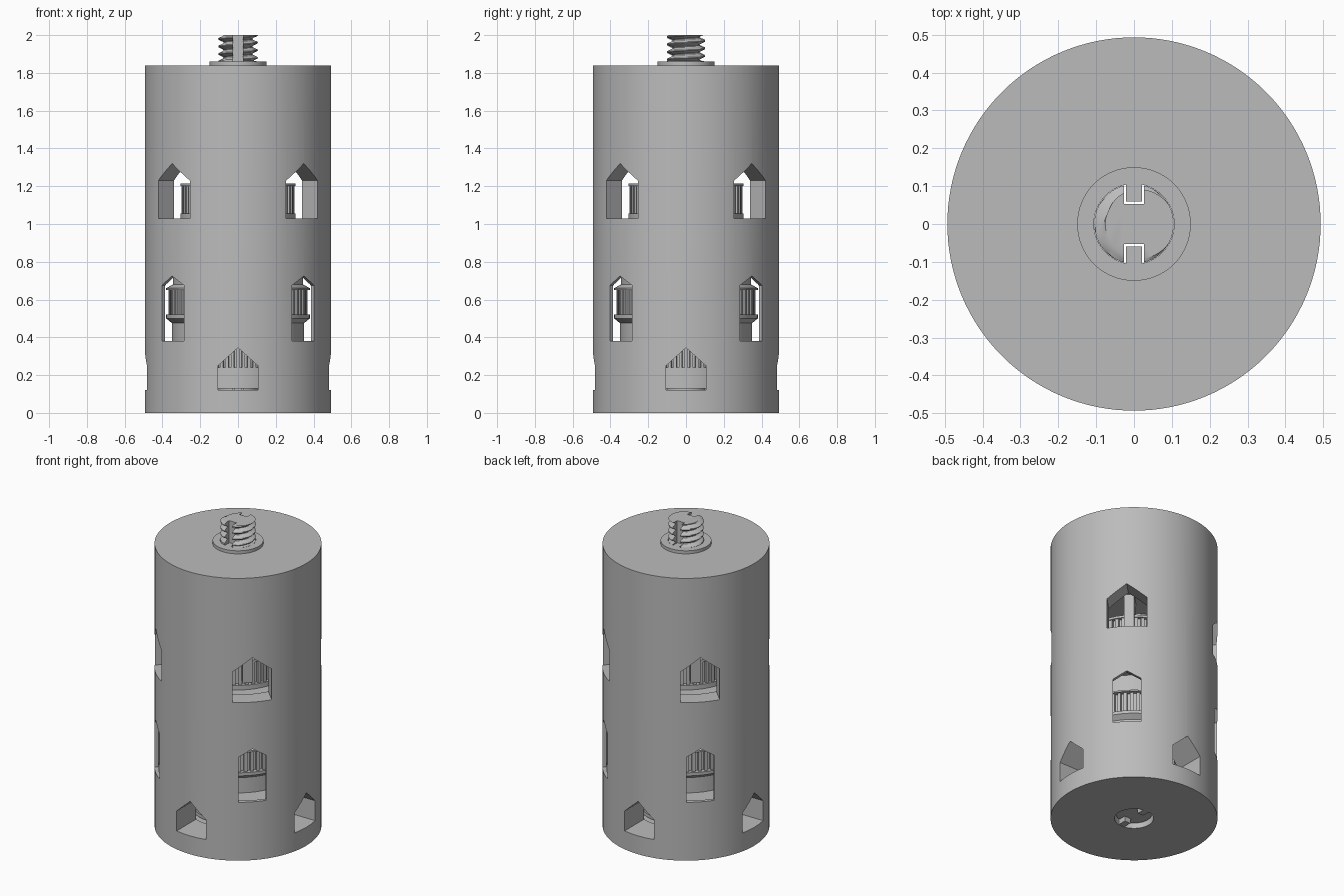
import bpy, bmesh, math
from math import cos, sin, pi, radians
from mathutils import Matrix, Vector

start = bpy.data.objects.get("Cube")
if start:
    bpy.data.objects.remove(start, do_unlink=True)

grey = bpy.data.materials.new("plain grey")
grey.use_nodes = True
colour = (0.5, 0.5, 0.5, 1)
grey.diffuse_color = colour
grey.node_tree.nodes["Principled BSDF"].inputs["Base Color"].default_value = colour


def finish(name, bm):
    bmesh.ops.recalc_face_normals(bm, faces=bm.faces)
    mesh = bpy.data.meshes.new(name)
    bm.to_mesh(mesh)
    bm.free()
    mesh.materials.append(grey)
    ob = bpy.data.objects.new(name, mesh)
    bpy.context.collection.objects.link(ob)
    return ob


def activate(ob):
    bpy.ops.object.select_all(action="DESELECT")
    ob.select_set(True)
    bpy.context.view_layer.objects.active = ob


def smooth(ob):
    activate(ob)
    bpy.ops.object.shade_smooth_by_angle(angle=radians(30))


def cut(ob, cutter):
    mod = ob.modifiers.new("cut", "BOOLEAN")
    mod.operation, mod.solver, mod.object = "DIFFERENCE", "EXACT", cutter
    activate(ob)
    bpy.ops.object.modifier_apply(modifier=mod.name)
    bpy.data.objects.remove(cutter, do_unlink=True)


def lathe(name, profile, segs=128):
    """Spin a closed (radius, height) outline round the z axis."""
    bm = bmesh.new()
    rings = [[bm.verts.new((r * cos(2 * pi * s / segs), r * sin(2 * pi * s / segs), z))
              for r, z in profile] for s in range(segs)]
    n = len(profile)
    for s in range(segs):
        a, b = rings[s], rings[(s + 1) % segs]
        for i in range(n):
            j = (i + 1) % n
            bm.faces.new((a[i], b[i], b[j], a[j]))
    return finish(name, bm)


def add_box(bm, x, y, z, angle=0):
    """Box from (min, max) ranges, turned round the z axis."""
    size = Vector([r[1] - r[0] for r in (x, y, z)])
    mid = Vector([(r[1] + r[0]) / 2 for r in (x, y, z)])
    m = Matrix.Rotation(angle, 4, "Z") @ Matrix.Translation(mid) @ Matrix.Diagonal((*size, 1))
    bmesh.ops.create_cube(bm, size=1, matrix=m)


def add_arch(bm, half, z0, shoulder, apex, r0, r1, angle):
    """Pointed-top prism running outward from r0 to r1."""
    outline = [(-half, z0), (half, z0), (half, shoulder), (0, apex), (-half, shoulder)]
    turn = Matrix.Rotation(angle, 4, "Z")
    a, b = [[bm.verts.new(turn @ Vector((r, u, z))) for u, z in outline] for r in (r0, r1)]
    bm.faces.new(a)
    bm.faces.new(b[::-1])
    for i in range(5):
        j = (i + 1) % 5
        bm.faces.new((a[i], b[i], b[j], a[j]))


def teeth(name, count, r0, r1, width, z):
    bm = bmesh.new()
    for i in range(count):
        add_box(bm, (r0, r1), (-width / 2, width / 2), z, 2 * pi * i / count)
    return finish(name, bm)


# Hollow housing with three stacked chambers and a collar on top
housing = lathe("housing", [
    (.115, 0), (.493, 0), (.493, 1.84), (.15, 1.84), (.15, 1.86), (.106, 1.86),
    (.106, 1.34), (.38, 1.34), (.38, 1.025), (.2, 1.025), (.2, .78), (.47, .78),
    (.47, .375), (.3, .375), (.3, .115), (.115, .115)])

# Pointed windows: two rows on the diagonals, one row facing the sides
windows = bmesh.new()
for k in range(4):
    side = k * pi / 2
    diagonal = side + pi / 4
    add_arch(windows, .118, 1.03, 1.23, 1.32, .35, .6, diagonal)
    add_arch(windows, .083, .38, .675, .725, .44, .6, diagonal)
    add_arch(windows, .105, .12, .25, .345, .27, .6, side)
cut(housing, finish("window_cutter", windows))
smooth(housing)

# Upper gear with square posts in front of it
smooth(lathe("upper_gear_core", [
    (.16, 1.02), (.305, 1.02), (.305, 1.055), (.28, 1.055), (.28, 1.2),
    (.305, 1.2), (.305, 1.215), (.16, 1.215)], 96))
teeth("upper_gear_teeth", 48, .27, .298, .02, (1.05, 1.205))
posts = bmesh.new()
for k in range(4):
    add_box(posts, (.22, .33), (-.03, .03), (1.08, 1.36), pi / 4 + k * pi / 2)
finish("upper_posts", posts)

# Middle gear
smooth(lathe("middle_gear_core", [
    (.25, .37), (.35, .37), (.35, .475), (.38, .5), (.38, .52), (.35, .52), (.35, .65),
    (.38, .65), (.38, .66), (.345, .68), (.345, .79), (.25, .79)], 96))
teeth("middle_gear_teeth", 60, .34, .367, .02, (.515, .655))

# Bottom gear with a small pointed plate on each side
smooth(lathe("bottom_gear_core", [
    (.16, .13), (.28, .13), (.28, .155), (.287, .155), (.287, .24), (.265, .24),
    (.265, .37), (.16, .37)], 96))
teeth("bottom_gear_teeth", 60, .255, .285, .016, (.235, .37))
plates = bmesh.new()
for k in range(4):
    add_arch(plates, .025, .16, .21, .235, .27, .292, k * pi / 2)
finish("bottom_plates", plates)

# Threaded shaft running through the housing
segs, collar, top, pitch, steps = 64, 1.86, 2.0, .04, 28
heights = [.03, collar] + [collar + (top - collar) * i / steps for i in range(1, steps + 1)]
bm = bmesh.new()
rings = []
for z in heights:
    ring = []
    for s in range(segs):
        a = 2 * pi * s / segs
        wave = abs(2 * ((z / pitch - s / segs) % 1) - 1)
        r = .076 + .029 * min(1, max(0, 1.5 * wave - .25)) if z > collar else .105
        ring.append(bm.verts.new((r * cos(a), r * sin(a), z)))
    rings.append(ring)
for a, b in zip(rings, rings[1:]):
    for s in range(segs):
        t = (s + 1) % segs
        bm.faces.new((a[s], a[t], b[t], b[s]))
bm.faces.new(rings[0][::-1])
bm.faces.new(rings[-1])
shaft = finish("threaded_shaft", bm)

# Two keyways along the shaft, with keys standing in them
slots, keys = bmesh.new(), bmesh.new()
for angle in (0, pi):
    add_box(slots, (-.027, .027), (.053, .2), (-.1, 2.1), angle)
    add_box(keys, (-.021, .021), (.059, .118), (.002, collar), angle)
cut(shaft, finish("slot_cutter", slots))
smooth(shaft)
finish("shaft_keys", keys)
